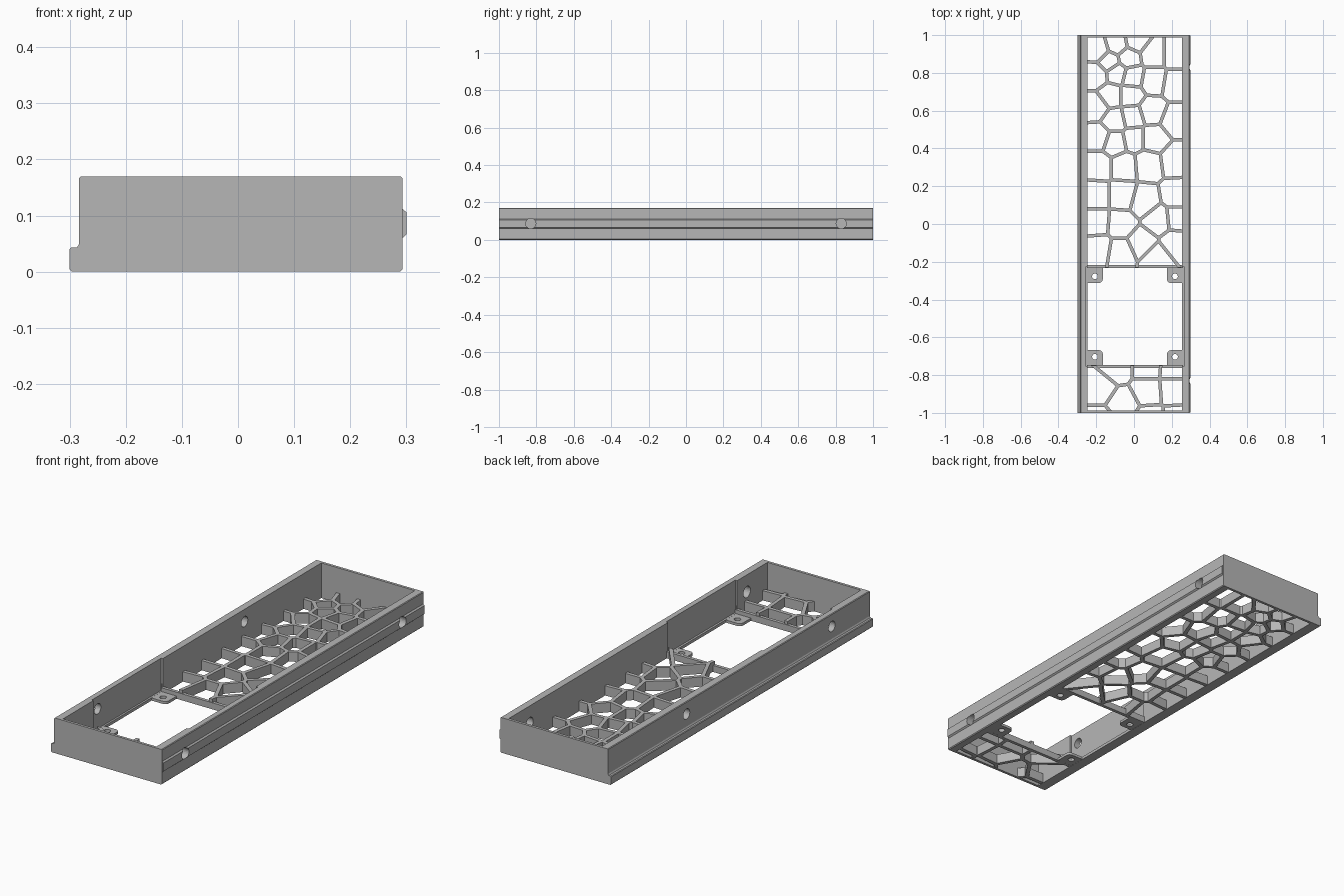
import bpy, bmesh, math
from mathutils import Vector

if "Cube" in bpy.data.objects:
    bpy.data.objects.remove(bpy.data.objects["Cube"])

grey = bpy.data.materials.new("plain grey")
grey.use_nodes = True
grey.diffuse_color = (0.47, 0.47, 0.47, 1)
grey.node_tree.nodes["Principled BSDF"].inputs["Base Color"].default_value = grey.diffuse_color


def prisms(name, outlines, lo, hi, axis="z"):
    """Extrude outlines along an axis: xy along z, xz along y, or yz along x."""
    place = {"z": lambda a, b, h: (a, b, h),
             "y": lambda a, b, h: (a, h, b),
             "x": lambda a, b, h: (h, a, b)}[axis]
    bm = bmesh.new()
    for outline in outlines:
        ends = [[bm.verts.new(place(a, b, h)) for a, b in outline] for h in (lo, hi)]
        bm.faces.new(ends[0])
        bm.faces.new(ends[1])
        for i in range(len(outline)):
            j = (i + 1) % len(outline)
            bm.faces.new((ends[0][i], ends[0][j], ends[1][j], ends[1][i]))
    bmesh.ops.recalc_face_normals(bm, faces=bm.faces)
    mesh = bpy.data.meshes.new(name)
    bm.to_mesh(mesh)
    bm.free()
    mesh.materials.append(grey)
    obj = bpy.data.objects.new(name, mesh)
    bpy.context.collection.objects.link(obj)
    return obj


def rect(x0, x1, y0, y1):
    return [(x0, y0), (x1, y0), (x1, y1), (x0, y1)]


def circle(x, y, radius, sides=24):
    turn = 2 * math.pi / sides
    return [(x + radius * math.cos(i * turn), y + radius * math.sin(i * turn)) for i in range(sides)]


def cut(obj, cutter):
    """Subtract the cutter, keep the result and discard the cutter."""
    mod = obj.modifiers.new("cut", "BOOLEAN")
    mod.operation, mod.solver, mod.object = "DIFFERENCE", "EXACT", cutter
    bpy.context.view_layer.update()
    graph = bpy.context.evaluated_depsgraph_get()
    result = bpy.data.meshes.new_from_object(obj.evaluated_get(graph))
    obj.modifiers.clear()
    obj.data = result
    bpy.data.objects.remove(cutter)


def clip(poly, point, normal):
    """Keep the part of a polygon behind a line."""
    out = []
    for i, a in enumerate(poly):
        b = poly[(i + 1) % len(poly)]
        da, db = (a - point).dot(normal), (b - point).dot(normal)
        if da <= 0:
            out.append(a)
        if da * db < 0:
            out.append(a.lerp(b, da / (da - db)))
    return out


def cells(seeds, bounds, rib):
    """Nearest-seed cells, each drawn in by half a rib."""
    found = []
    for s in map(Vector, seeds):
        poly = [Vector(p) for p in rect(*bounds)]
        for t in map(Vector, seeds):
            if t != s and poly:
                n = (t - s).normalized()
                poly = clip(poly, (s + t) / 2 - n * rib / 2, n)
        if len(poly) > 2:
            found.append(poly)
    return found


# Tray walls: side ledge and softened edges in one profile
left, right, end = -0.245, 0.255, 0.987
profile = [(-.3, .004), (-.296, 0), (.289, 0), (.293, .004), (.293, .167), (.29, .17),
           (-.28, .17), (-.283, .167), (-.283, .05), (-.287, .043), (-.297, .043), (-.3, .04)]
walls = prisms("tray_walls", [profile], -1, 1, "y")
cut(walls, prisms("inside_cutter", [rect(left, right, -end, end)], -1, 1))

# Shallow pockets in the side walls beside the opening
back_edge, front_edge = -0.225, -0.755
cut(walls, prisms("pocket_cutter", [rect(left - .009, right + .01, front_edge, back_edge)], .014, 1))

# Chamfered side rail
rail = prisms("side_rail", [[(.29, .058), (.293, .06), (.3, .066), (.3, .106), (.293, .112), (.29, .112)]],
              -.997, .997, "y")

# Round holes through each side wall
for part in (walls, rail):
    cut(part, prisms("hole_cutter", [circle(y, .087, .027) for y in (-.83, .83)], .2, .4, "x"))
cut(walls, prisms("hole_cutter", [circle(y, .11, .025) for y in (-.71, .4)], -.4, -.2, "x"))

# Open cell lattice in the floor, behind and in front of the opening
back_seeds = [
    (-.19, .92), (-.2, .79), (-.2, .62), (-.19, .46), (-.19, .31), (-.2, .15), (-.2, .01), (-.19, -.13),
    (-.09, .95), (-.13, .86), (-.09, .8), (-.03, .88), (.01, .97), (-.01, .78), (-.12, .68), (-.02, .68),
    (-.1, .55), (-.01, .57), (-.1, .43), (0, .45), (-.05, .31), (.07, .32), (-.06, .15), (.05, .12),
    (.13, .02), (-.07, 0), (.04, -.1), (-.07, -.15), (.12, -.18),
    (.1, .9), (.1, .76), (.09, .6), (.1, .45), (.22, .9), (.22, .74), (.22, .55), (.22, .34),
    (.23, .15), (.23, .03), (.22, -.1)]
front_seeds = [(-.18, -.87), (-.09, -.76), (.07, -.76), (.21, -.77), (.07, -.88), (.21, -.87),
               (-.06, -.95), (.08, -1.04), (.22, -1.05), (-.18, -1.05)]
for name, seeds, low, high in (("back_lattice", back_seeds, back_edge, end),
                               ("front_lattice", front_seeds, -end, front_edge)):
    lattice = prisms(name, [rect(left - .005, right + .005, low - .005, high + .005)], .001, .048)
    bounds = (left - .003, right + .003, low - .01, high + .003)
    if low < front_edge:
        bounds = (left - .003, right + .003, low - .003, high + .01)
    cut(lattice, prisms("cell_cutter", cells(seeds, bounds, .018), -1, 1))

# Cross bars edging the opening
for name, y in (("back_cross_bar", back_edge), ("front_cross_bar", front_edge)):
    prisms(name, [rect(left - .005, right + .005, y - .008, y + .008)], .0005, .032)

# Four rounded mounting tabs with screw holes
mid_x, mid_y = (left + right) / 2, (back_edge + front_edge) / 2
for side, sx in (("right", -1), ("left", 1)):
    for place, sy in (("front", -1), ("back", 1)):
        x0, x1, y0, y1, r = .17, .256, .178, .268, .02
        outline = [(x1, y0), (x1, y1), (x0, y1)]
        for i in range(6):
            a = math.pi + i * math.pi / 10
            outline.append((x0 + r + r * math.cos(a), y0 + r + r * math.sin(a)))
        outline = [(mid_x + sx * x, mid_y + sy * y) for x, y in outline]
        tab = prisms(f"{place}_{side}_mounting_tab", [outline], .0008, .0135)
        cut(tab, prisms("screw_cutter", [circle(mid_x + sx * .212, mid_y + sy * .213, .015)], -1, 1))
